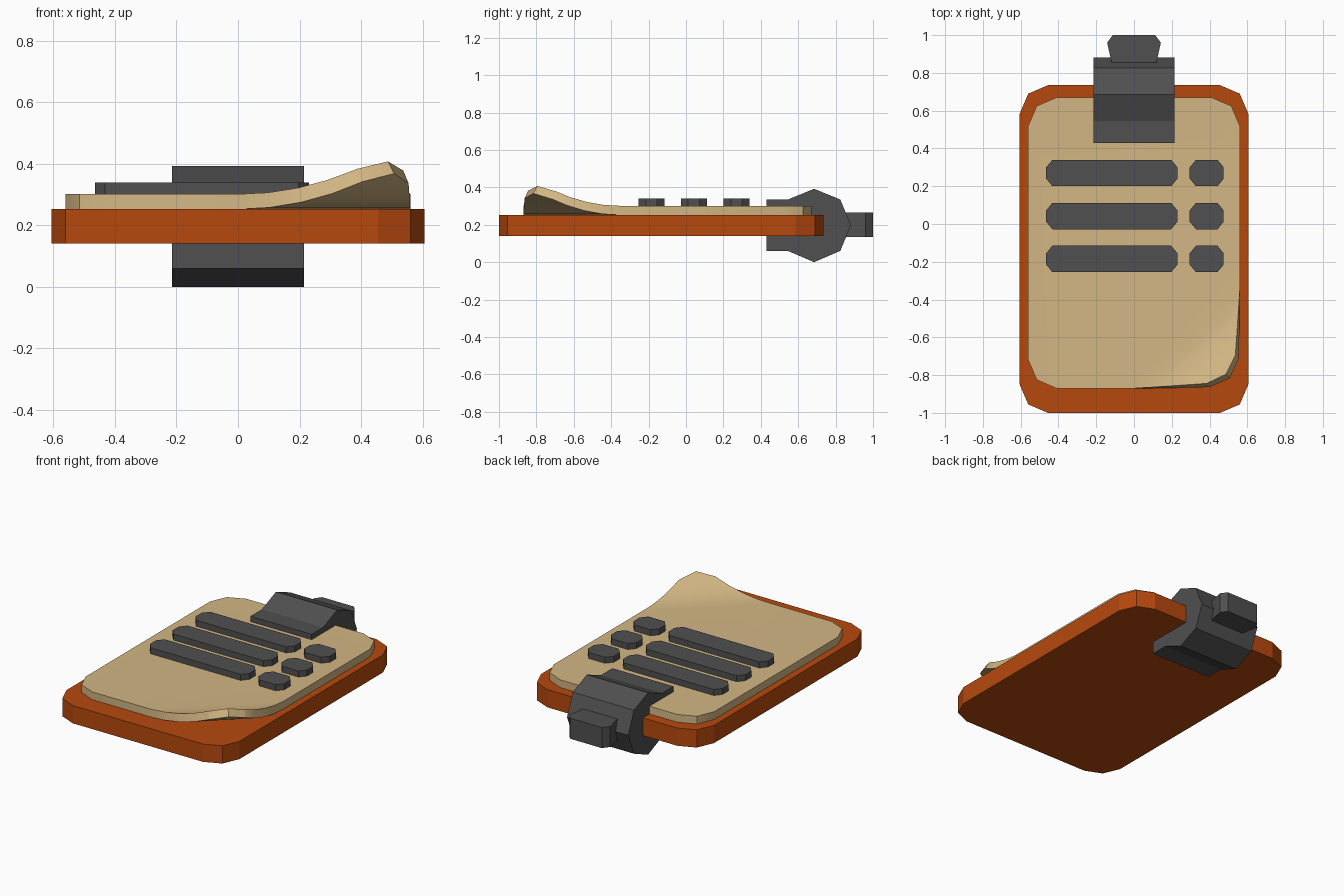
import bpy, bmesh, math
from mathutils import Vector

if "Cube" in bpy.data.objects:
    bpy.data.objects.remove(bpy.data.objects["Cube"])


def material(name, rgb):
    m = bpy.data.materials.new(name)
    m.diffuse_color = (*rgb, 1)
    m.use_nodes = True
    m.node_tree.nodes["Principled BSDF"].inputs["Base Color"].default_value = m.diffuse_color
    return m


ORANGE = material("burnt orange", (0.47, 0.066, 0.004))
TAN = material("paper tan", (0.65, 0.47, 0.23))
GREY = material("dark grey", (0.08, 0.08, 0.08))


def finish(bm, name, mat):
    bmesh.ops.recalc_face_normals(bm, faces=bm.faces[:])
    me = bpy.data.meshes.new(name)
    bm.to_mesh(me)
    bm.free()
    me.materials.append(mat)
    ob = bpy.data.objects.new(name, me)
    bpy.context.collection.objects.link(ob)
    return ob


def prism(points, offset):
    """Closed solid from a 3D outline pushed along an offset."""
    bm = bmesh.new()
    f = bm.faces.new([bm.verts.new(p) for p in points])
    r = bmesh.ops.extrude_face_region(bm, geom=[f])
    moved = [v for v in r["geom"] if isinstance(v, bmesh.types.BMVert)]
    bmesh.ops.translate(bm, verts=moved, vec=offset)
    return bm


def rounded(x0, x1, y0, y1, z, corner):
    """Rectangle outline; corner lists inset pairs from the side edge round to the end edge."""
    pts = []
    for sx, sy in ((1, 1), (-1, 1), (-1, -1), (1, -1)):
        c = corner if sx * sy > 0 else corner[::-1]
        for a, b in c:
            pts.append((x1 - a if sx > 0 else x0 + a,
                        y1 - b if sy > 0 else y0 + b, z))
    return pts


ROUND = [(0, 0.15), (0.045, 0.045), (0.15, 0)]

# Backing board
finish(prism(rounded(-0.605, 0.605, -1, 0.735, 0.14, ROUND), (0, 0, 0.112)),
       "board", ORANGE)

# Paper pad, cut along fold lines and curled up at the front right corner
bm = prism(rounded(-0.56, 0.56, -0.87, 0.67, 0.252, ROUND), (0, 0, 0.049))
origin = Vector((0, -0.87, 0))
curl = Vector((0.68, -0.733, 0)).normalized()
for d in (0.0, 0.07, 0.14, 0.21, 0.275):
    bmesh.ops.bisect_plane(bm, geom=bm.verts[:] + bm.edges[:] + bm.faces[:],
                           plane_co=origin + curl * d, plane_no=curl)
for v in bm.verts:
    d = (v.co - origin).dot(curl)
    if d > 0:
        h = v.co.z - 0.252
        slope = math.atan(2.3 * d)
        v.co -= curl * (h * math.sin(slope) + 0.12 * d * d)
        v.co.z = 0.252 + 1.15 * d * d + h * math.cos(slope)
paper = finish(bm, "paper", TAN)

# Written lines and check boxes
CUT = [(0, 0.04), (0.033, 0)]
for i, y in enumerate((0.27, 0.042, -0.185)):
    for name, x0, x1 in (("text_line", -0.465, 0.23), ("check_box", 0.295, 0.475)):
        finish(prism(rounded(x0, x1, y - 0.07, y + 0.07, 0.29, CUT), (0, 0, 0.049)),
               f"{name}_{i + 1}", GREY)

# Clip: side profile across the width
profile = [(0.43, 0.06), (0.545, 0.06), (0.685, 0.0), (0.825, 0.06), (0.882, 0.198),
           (0.825, 0.335), (0.685, 0.392), (0.545, 0.335), (0.43, 0.335)]
finish(prism([(-0.214, y, z) for y, z in profile], (0.428, 0, 0)), "clip", GREY)

# Clip tab
tab = [(0.115, 0.83), (0.12, 0.86), (0.142, 0.96), (0.112, 1.0)]
outline = [(x, y, 0.135) for x, y in tab] + [(-x, y, 0.135) for x, y in tab[::-1]]
finish(prism(outline, (0, 0, 0.13)), "clip_tab", GREY)

# Soft shading on the curled paper only
bpy.context.view_layer.objects.active = paper
paper.select_set(True)
bpy.ops.object.shade_smooth_by_angle(angle=math.radians(30))
